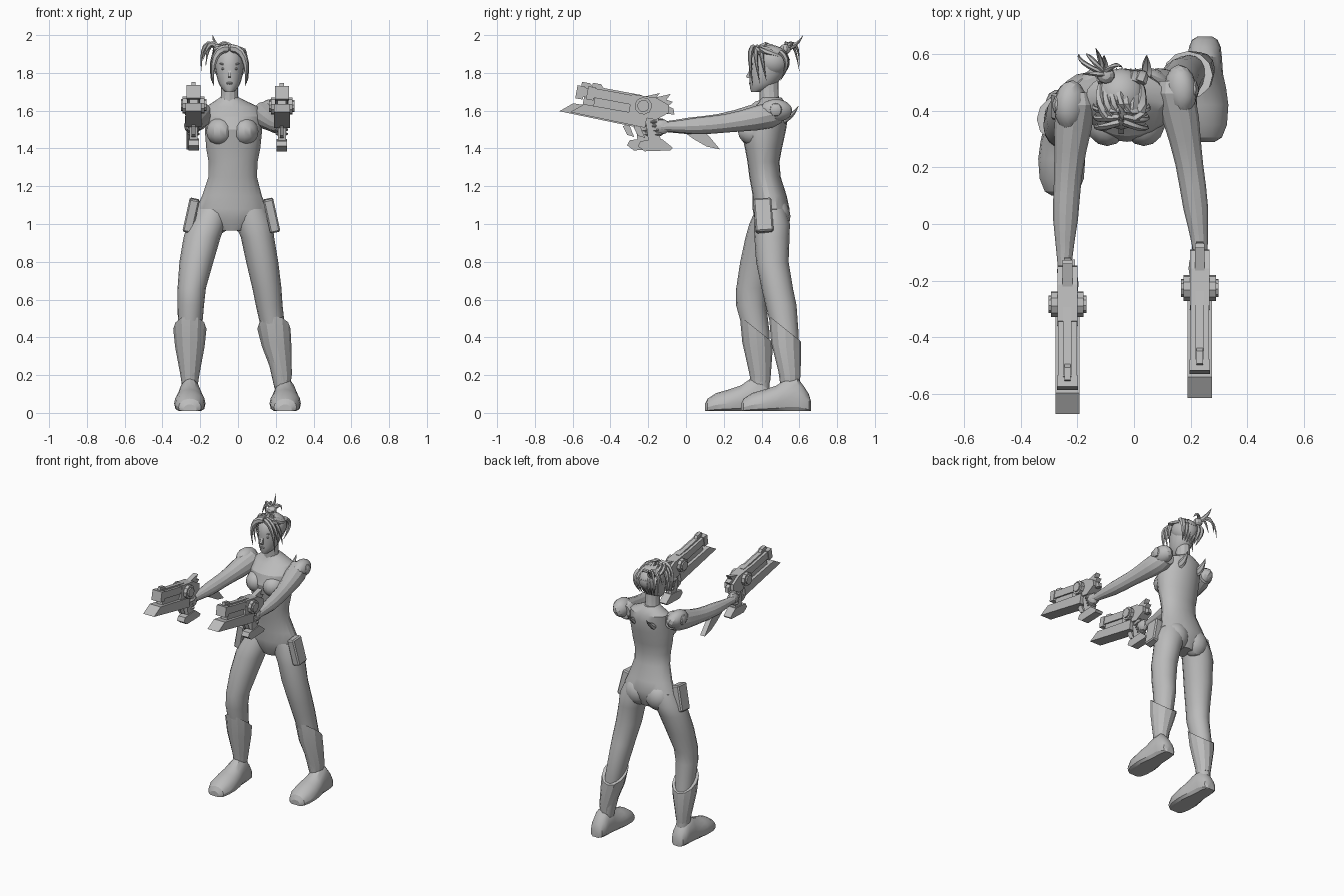
import bpy, bmesh, math
from mathutils import Vector, Matrix

if bpy.data.objects.get("Cube"):
    bpy.data.objects.remove(bpy.data.objects["Cube"], do_unlink=True)

GREY = bpy.data.materials.new("plain_grey")
GREY.use_nodes = True
GREY.diffuse_color = (0.5, 0.5, 0.5, 1)
GREY.node_tree.nodes["Principled BSDF"].inputs["Base Color"].default_value = (0.5, 0.5, 0.5, 1)


def finish(name, bm, smooth=0):
    bmesh.ops.recalc_face_normals(bm, faces=bm.faces)
    me = bpy.data.meshes.new(name)
    bm.to_mesh(me)
    bm.free()
    me.materials.append(GREY)
    ob = bpy.data.objects.new(name, me)
    bpy.context.collection.objects.link(ob)
    if smooth:
        bpy.ops.object.select_all(action="DESELECT")
        ob.select_set(True)
        bpy.context.view_layer.objects.active = ob
        bpy.ops.object.shade_smooth_by_angle(angle=math.radians(smooth))
    return ob


def loft(name, rings, axis="z", sides=16, floor=None, tilt=None, smooth=25):
    """Skin oval rings (x, y, z, radius a, radius b) stacked along an axis."""
    bm = bmesh.new()
    loops = []
    for i, (x, y, z, a, b) in enumerate(rings):
        loop = []
        for k in range(sides):
            t = math.tau * k / sides
            ca, sb = a * math.cos(t), b * math.sin(t)
            if axis == "z":
                p = [x + ca, y + sb, z - (tilt[i] * sb if tilt else 0)]
            else:
                p = [x + ca, y, z + sb]
            if floor is not None:
                p[2] = max(p[2], floor)
            loop.append(bm.verts.new(p))
        loops.append(loop)
    for lo, hi in zip(loops, loops[1:]):
        for k in range(sides):
            n = (k + 1) % sides
            bm.faces.new((lo[k], lo[n], hi[n], hi[k]))
    bm.faces.new(loops[0])
    bm.faces.new(loops[-1])
    return finish(name, bm, smooth)


def ball(name, centre, radii, rot=(0, 0, 0), seg=14, smooth=25):
    bm = bmesh.new()
    bmesh.ops.create_uvsphere(bm, u_segments=seg, v_segments=seg // 2 + 1, radius=1)
    rm = Matrix.Rotation(rot[2], 4, "Z") @ Matrix.Rotation(rot[1], 4, "Y") @ Matrix.Rotation(rot[0], 4, "X")
    bm.transform(Matrix.Translation(centre) @ rm @ Matrix.Diagonal((*radii, 1)))
    return finish(name, bm, smooth)


def plate(name, pts, x, width, place=lambda u, v: (u, v)):
    """Extrude a side outline across x."""
    bm = bmesh.new()
    f = bm.faces.new([bm.verts.new((x - width / 2, *place(u, v))) for u, v in pts])
    ext = bmesh.ops.extrude_face_region(bm, geom=[f])["geom"]
    bmesh.ops.translate(bm, verts=[g for g in ext if isinstance(g, bmesh.types.BMVert)], vec=(width, 0, 0))
    return finish(name, bm)


def tube(name, pts, radius, sides=6):
    """Strand that tapers to a point along a bent path."""
    bm = bmesh.new()
    pts = [Vector(p) for p in pts]
    a, b, c = pts
    steps, loops = 7, []
    for i in range(steps):
        t = i / (steps - 1)
        p = a * (1 - t) ** 2 + b * 2 * t * (1 - t) + c * t * t
        d = ((b - a) * (1 - t) + (c - b) * t).normalized()
        s = d.cross(Vector((0.3, 1, 0.2))).normalized()
        w = d.cross(s)
        r = radius * max(0.06, 1 - t ** 2.2)
        loops.append([bm.verts.new(p + r * (s * math.cos(q) + 0.6 * w * math.sin(q)))
                      for q in (math.tau * k / sides for k in range(sides))])
    for lo, hi in zip(loops, loops[1:]):
        for k in range(sides):
            bm.faces.new((lo[k], lo[k - 1], hi[k - 1], hi[k]))
    bm.faces.new(loops[0])
    bm.faces.new(loops[-1])
    return finish(name, bm, 40)


# Torso, bust and hips
loft("torso", [(-.035, .45, .965, .07, .06), (-.035, .45, 1.02, .16, .085), (-.033, .45, 1.08, .188, .098),
               (-.032, .443, 1.15, .158, .09), (-.028, .418, 1.25, .128, .083), (-.026, .41, 1.33, .13, .085),
               (-.025, .41, 1.4, .143, .098), (-.024, .41, 1.5, .152, .12), (-.024, .425, 1.57, .15, .115),
               (-.03, .45, 1.62, .14, .085), (-.04, .455, 1.65, .085, .065), (-.045, .45, 1.67, .05, .055)], sides=20)
for side, s in (("left", 1), ("right", -1)):
    ball(side + "_bust", (-.03 + .065 * s, .36, 1.49), (.075, .085, .075))
    ball(side + "_buttock", (-.035 + .08 * s, .475, 1.04), (.09, .078, .095))
    tube(side + "_back_spike", [(-.03 + .075 * s, .5, 1.55), (-.03 + .075 * s, .56, 1.56), (-.03 + .075 * s, .595, 1.625)], .025)
loft("neck", [(-.045, .45, 1.62, .06, .06), (-.045, .44, 1.68, .045, .05), (-.045, .435, 1.78, .045, .055)], sides=12)

# Head and face
HX = -.045
loft("head", [(HX, .375, 1.7, .022, .03), (HX, .39, 1.715, .04, .05), (HX, .41, 1.745, .058, .074), (HX, .425, 1.79, .07, .09),
              (HX, .435, 1.84, .076, .102), (HX, .44, 1.88, .074, .1), (HX, .44, 1.915, .06, .08), (HX, .44, 1.935, .03, .04)], smooth=40)
plate("nose", [(.345, 1.83), (.318, 1.782), (.325, 1.772), (.36, 1.772)], HX, .018)
ball("lips", (HX, .342, 1.745), (.018, .01, .008), seg=8)
for s in (-1, 1):
    ball("eye", (HX + .03 * s, .35, 1.822), (.014, .008, .007), seg=8)
    ball("brow", (HX + .032 * s, .349, 1.845), (.021, .008, .005), (0, -.25 * s, 0), seg=8)

# Hair: cap, combed ridges, framing locks and high tail
ball("hair_cap", (HX, .458, 1.862), (.088, .092, .084), (-.25, 0, 0), seg=18)
for i in range(7):
    a = (i - 3) / 3
    tube("hair_ridge", [(HX + .05 * a, .375, 1.915), (HX + .095 * a, .44, 1.985 - .06 * abs(a)),
                        (HX + .05 * a, .55, 1.87)], .026)
    tube("hair_back_lock", [(HX + .065 * a, .5, 1.91), (HX + .09 * a, .565, 1.87), (HX + .055 * a, .5, 1.76)], .024)
for s in (-1, 1):
    for j in range(3):
        tube("framing_lock", [(HX + .008 * s, .36 + .02 * j, 1.93), (HX + .105 * s, .32 + .035 * j, 1.93),
                              (HX + (.085 + .006 * j) * s, .355 + .035 * j, 1.73 + .015 * j)], .022)
ball("tail_knot", (-.1, .525, 1.925), (.032, .03, .028), seg=10)
for mid, tip in (((-.12, .59, 1.94), (-.135, .62, 2.0)), ((-.2, .57, 2.01), (-.195, .6, 1.81)),
                 ((-.16, .6, 2.0), (-.17, .6, 1.84)), ((-.06, .58, 1.98), (-.04, .55, 1.93)),
                 ((-.15, .53, 2.0), (-.185, .53, 1.87))):
    tube("tail_strand", [(-.105, .53, 1.93), mid, tip], .016)

# Legs, boots and feet
LEGS = {
    "left": [(.06, .45, 1.08, .09, .08), (.085, .455, 1.0, .1, .095), (.103, .455, .93, .088, .093), (.128, .457, .8, .085, .086),
             (.153, .483, .66, .077, .083), (.165, .503, .57, .071, .082), (.19, .528, .42, .062, .068), (.235, .55, .13, .042, .048)],
    "right": [(-.13, .45, 1.08, .09, .08), (-.165, .435, 1.0, .1, .1), (-.19, .415, .93, .098, .1), (-.22, .382, .8, .09, .095),
              (-.245, .35, .66, .075, .084), (-.25, .345, .57, .07, .08), (-.255, .375, .42, .062, .068), (-.255, .395, .13, .042, .048)]}
BOOTS = {"left": ((.235, .55), (.205, .53), (.19, .525)), "right": ((-.255, .393), (-.255, .378), (-.255, .37))}
FEET = {"left": (.25, .29), "right": (-.255, .1)}
for side, rings in LEGS.items():
    loft(side + "_leg", rings)
    low, mid, top = BOOTS[side]
    loft(side + "_boot", [(*low, .16, .044, .052), (*low, .2, .05, .056), (*mid, .35, .078, .08), (*top, .445, .088, .085),
                          (*top, .44, .074, .074)], tilt=(0, 0, .3, .8, .8), sides=12)
    fx, fy = FEET[side]
    loft(side + "_foot", [(fx, fy + d, .4 * h, w, .6 * h) for d, w, h in
                          ((0, .035, .045), (.015, .06, .075), (.06, .078, .105), (.13, .083, .125), (.19, .075, .145),
                           (.24, .064, .18), (.3, .06, .185), (.335, .056, .14), (.36, .045, .1), (.372, .025, .06))],
         axis="y", floor=.01)

# Hip pouches
for side, x, lean in (("left", .178, 1), ("right", -.248, -1)):
    bm = bmesh.new()
    bmesh.ops.create_cube(bm, size=1)
    rot = Matrix.Rotation(-.22 * lean, 4, "Y") @ Matrix.Rotation(.07, 4, "X")
    bm.transform(Matrix.Translation((x, .41, 1.045)) @ rot @ Matrix.Diagonal((.055, .095, .18, 1)))
    bmesh.ops.bevel(bm, geom=list(bm.edges), offset=.008, segments=1, affect="EDGES")
    finish(side + "_hip_pouch", bm)

# Arms, shoulder pads, hands and guns
ARM = ((-.08, .05), (0, .07), (.15, .066), (.3, .056), (.45, .049), (.58, .047), (.72, .044), (.86, .034), (1, .025), (1.06, .026))
TILT = math.radians(10.5)
for side, s, shoulder, wrist, pad, gun in (
        ("left", 1, (.145, .46, 1.58), (.235, -.1, 1.515), (.165, .475, 1.6), (.232, -.226, 1.625)),
        ("right", -1, (-.205, .42, 1.58), (-.245, -.14, 1.515), (-.225, .42, 1.6), (-.235, -.283, 1.63))):
    a, b = Vector(shoulder), Vector(wrist)
    loft(side + "_arm", [(*(a.lerp(b, t) + Vector((.01 * s, 0, -.018)) * math.sin(math.pi * max(t, 0))), r, r) for t, r in ARM],
         axis="y", sides=12)
    ball(side + "_shoulder_pad", pad, (.055, .088, .062), (0, .45 * s, .1 * s))
    ball(side + "_pad_boss", Vector(pad) + Vector((.045 * s, 0, .005)), (.018, .035, .035), seg=10)
    gx, gy, gz = gun

    def aim(u, v):
        return (gy - u * math.cos(TILT) + v * math.sin(TILT), gz + u * math.sin(TILT) + v * math.cos(TILT))

    def rect(u0, u1, v0, v1):
        return [(u0, v0), (u1, v0), (u1, v1), (u0, v1)]

    ball(side + "_palm", (gx, gy + .09, 1.515), (.032, .055, .042), seg=10)
    for k in range(4):
        ball(side + "_finger", (gx, gy + .055 + .008 * k, 1.54 - .021 * k), (.034, .026, .012), seg=8)
    ball(side + "_thumb", (gx - .028 * s, gy + .07, 1.545), (.012, .04, .013), (.2, 0, 0), seg=8)

    parts = (("upper_barrel", rect(0, .3, -.005, .045), .066), ("barrel_rib", rect(.02, .27, .045, .055), .03),
             ("front_sight", [(.22, .05), (.285, .05), (.285, .072), (.24, .072)], .022),
             ("muzzle_block", rect(.265, .305, -.02, .05), .074),
             ("lower_blade", [(-.03, -.112), (.375, -.103), (.31, -.048), (-.03, -.045)], .085),
             ("under_rail", rect(.0, .26, -.05, -.005), .045),
             ("receiver", [(.07, -.06), (.07, .05), (-.06, .055), (-.13, .03), (-.14, -.01), (-.08, -.06)], .07),
             ("rear_fin", [(-.03, .045), (-.13, .088), (-.115, .055), (-.15, .05), (-.12, .01), (-.05, .02)], .035),
             ("hammer", [(-.1, .03), (-.16, .015), (-.17, -.015), (-.11, -.02)], .025),
             ("trigger_guard", [(.0, -.1), (.03, -.12), (0, -.16), (-.04, -.165), (-.02, -.135)], .02),
             ("grip", [(-.02, -.05), (-.09, -.05), (-.125, -.17), (-.06, -.18)], .042),
             ("pommel", [(-.02, -.185), (-.13, -.155), (-.195, -.19), (-.185, -.205), (-.05, -.235), (-.01, -.215)], .055))
    for part, pts, w in parts:
        plate(side + "_gun_" + part, pts, gx, w, aim)
    hexa = [(math.cos(k * math.pi / 5), math.sin(k * math.pi / 5)) for k in range(10)]
    for label, r, w in (("drum", .046, .115), ("drum_cap", .032, .134)):
        plate(side + "_gun_" + label, [(r * u, r * v) for u, v in hexa], gx, w, aim)

# Curved blade at the right forearm
plate("elbow_blade", [(-.03, 1.5), (.09, 1.5), (.13, 1.455), (.18, 1.395), (.11, 1.41), (.04, 1.45)], -.255, .035)
